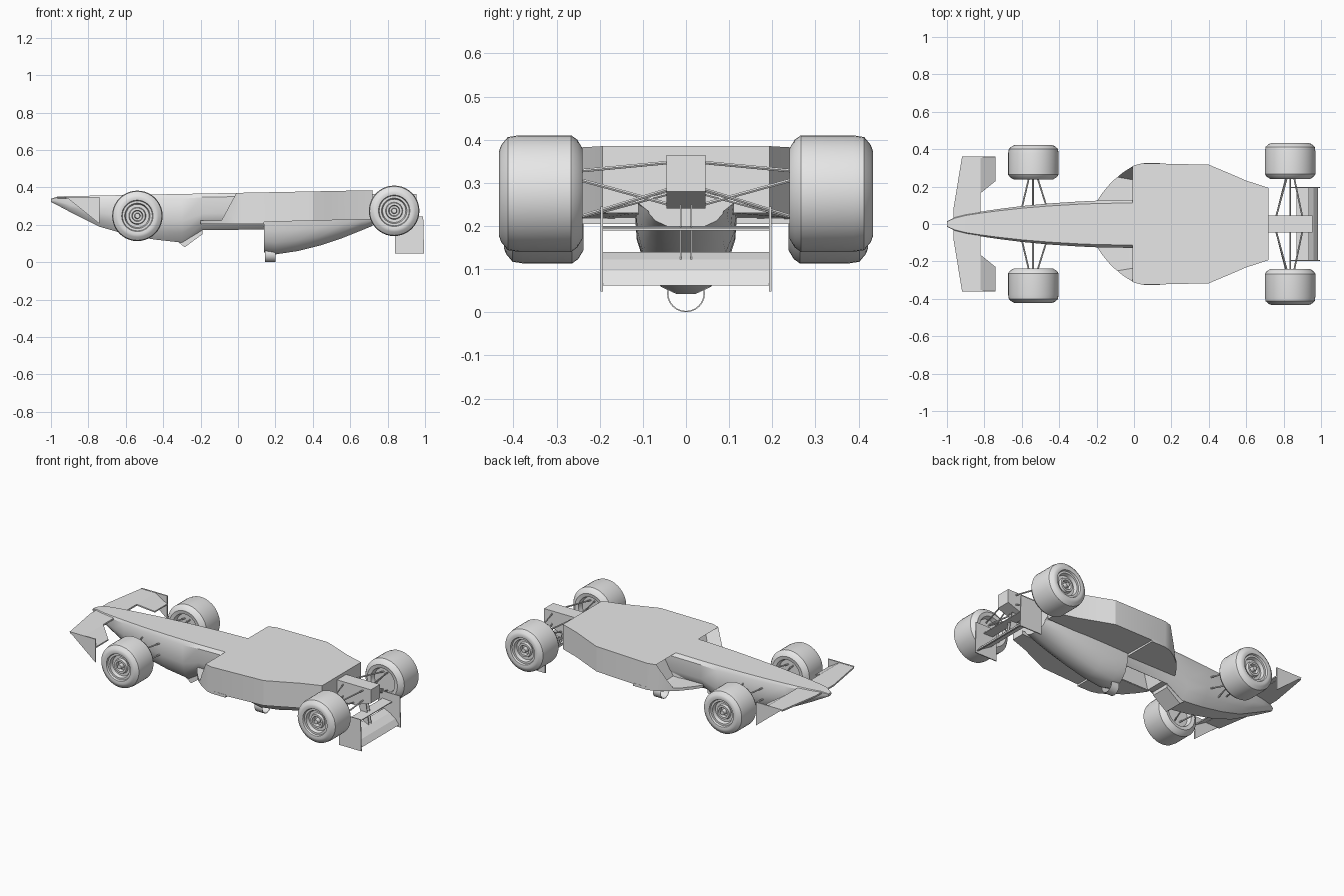
import bpy, bmesh, math
from mathutils import Vector

if "Cube" in bpy.data.objects:
    bpy.data.objects.remove(bpy.data.objects["Cube"])

grey = bpy.data.materials.new("plain_grey")
grey.diffuse_color = (0.8, 0.8, 0.8, 1)
grey.use_nodes = True
grey.node_tree.nodes["Principled BSDF"].inputs["Base Color"].default_value = grey.diffuse_color


def finish(name, bm, smooth=0):
    bmesh.ops.recalc_face_normals(bm, faces=bm.faces)
    me = bpy.data.meshes.new(name)
    bm.to_mesh(me)
    bm.free()
    me.materials.append(grey)
    ob = bpy.data.objects.new(name, me)
    bpy.context.collection.objects.link(ob)
    if smooth:
        bpy.ops.object.select_all(action='DESELECT')
        ob.select_set(True)
        bpy.context.view_layer.objects.active = ob
        bpy.ops.object.shade_smooth_by_angle(angle=math.radians(smooth))
    return ob


def loft_bm(rings, caps=True):
    bm = bmesh.new()
    vs = [[bm.verts.new(p) for p in r] for r in rings]
    n = len(rings[0])
    for a, b in zip(vs, vs[1:]):
        for i in range(n):
            j = (i + 1) % n
            bm.faces.new((a[i], a[j], b[j], b[i]))
    if caps:
        bm.faces.new(vs[0])
        bm.faces.new(vs[-1][::-1])
    return bm


def loft(name, rings, smooth=0, caps=True):
    return finish(name, loft_bm(rings, caps), smooth)


def side_plate(name, pts, y0, y1):
    """Extrude an x-z outline across y."""
    return loft(name, [[(x, y, z) for x, z in pts] for y in (y0, y1)])


def rod(name, a, b, r):
    a, b = Vector(a), Vector(b)
    q = (b - a).to_track_quat('Z', 'Y')
    ring = [q @ Vector((r * math.cos(k * math.pi / 3), r * math.sin(k * math.pi / 3), 0))
            for k in range(6)]
    return loft(name, [[a + p for p in ring], [b + p for p in ring]], 40)


def floor_z(x):
    return 0.371 + 0.0195 * x


# Nose and chassis tub: (x, half width, lower z); the flat floor faces up
stations = [(-1, .014, .322), (-.96, .035, .302), (-.9, .052, .27), (-.82, .066, .23),
            (-.74, .078, .19), (-.6, .096, .15), (-.45, .11, .122), (-.3, .12, .105),
            (-.19, .125, .172), (.14, .13, .175), (.3, .13, .21), (.72, .125, .215)]
rings = []
for x, w, lo in stations:
    hi = floor_z(x) - (.012 if x == -1 else 0)
    h = hi - lo
    half = [(.88 * w, hi), (w, hi - .1 * h), (w, hi - .55 * h), (.85 * w, lo + .2 * h), (.5 * w, lo)]
    rings.append([(x, y, z) for y, z in half] + [(x, -y, z) for y, z in reversed(half)])
tub = loft("chassis_tub", rings, 30)

# Cockpit opening on the underside
cut = side_plate("cockpit_cutter", [(-.17, .1), (.125, .1), (.125, .3), (-.12, .3)], -.062, .062)
cut.hide_render = True
cut.hide_viewport = True
mod = tub.modifiers.new("cockpit", 'BOOLEAN')
mod.operation = 'DIFFERENCE'
mod.object = cut
mod.solver = 'EXACT'

# Windscreen lip
side_plate("windscreen", [(-.32, .108), (-.285, .08), (-.19, .15), (-.19, .178)], -.06, .06)

# Engine cover
rings = []
for x, w, lo in [(.14, .118, .053), (.2, .12, .042), (.32, .12, .06), (.44, .118, .09),
                 (.56, .11, .13), (.66, .1, .17), (.72, .09, .195)]:
    h = .25 - lo
    half = [(w, .25), (w * .95, lo + .6 * h), (w * .78, lo + .3 * h), (w * .48, lo + .08 * h), (w * .18, lo)]
    rings.append([(x, y, z) for y, z in half] + [(x, -y, z) for y, z in reversed(half)])
loft("engine_cover", rings, 40)

# Air intake: a thin open tube at the lowest point
arc = [math.pi * k / 12 for k in range(24)]
tube = [[(x, r * math.cos(t), .044 + r * math.sin(t)) for t in arc]
        for x, r in ((.145, .044), (.2, .044), (.2, .041), (.145, .041), (.145, .044))]
loft("air_intake", tube, 40, caps=False)

# Side pods with sloping, recessed inlets
plan = [(-.2, .12), (-.17, .165), (-.12, .225), (-.06, .275), (0, .313), (.045, .325),
        (.4, .317), (.5, .275), (.6, .232), (.72, .193), (.72, .11), (-.2, .11)]
for s, tag in ((1, "left"), (-1, "right")):
    bm = loft_bm([[(x, s * y, .212 + .025 * max(x, 0)) for x, y in plan],
                  [(x, s * y, floor_z(x)) for x, y in plan]])
    bmesh.ops.bisect_plane(bm, geom=bm.verts[:] + bm.edges[:] + bm.faces[:],
                           plane_co=(-.09, 0, .22), plane_no=(-.148, 0, .08), clear_outer=True)
    old = set(bm.faces)
    bmesh.ops.holes_fill(bm, edges=[e for e in bm.edges if e.is_boundary])
    mouth = [f for f in bm.faces if f not in old]
    bmesh.ops.recalc_face_normals(bm, faces=bm.faces)
    bmesh.ops.inset_region(bm, faces=mouth, thickness=.018)
    bmesh.ops.translate(bm, verts=list({v for f in mouth for v in f.verts}), vec=(.09, 0, 0))
    finish(tag + "_side_pod", bm, 20)
    shelf = [p for p in plan if p[0] < .05]
    shelf = shelf[:-1] + [(.14, .325), (.14, .11), (-.2, .11)]
    loft(tag + "_cockpit_shelf", [[(x, s * min(y, .33), z) for x, y in shelf] for z in (.205, .222)], 20)

# Front wing: main plane, drooped flaps and triangular end plates
for s, tag in ((1, "left"), (-1, "right")):
    plane = [(-.964, 0), (-.964, .09), (-.92, .355), (-.82, .355), (-.82, 0)]
    loft(tag + "_front_wing", [[(x, s * y, z) for x, y in plane] for z in (.338, .348)])
    flap = [(-.82, .165, .348), (-.74, .23, .30), (-.74, .355, .30), (-.82, .355, .348)]
    loft(tag + "_front_flap", [[(x, s * y, z - d) for x, y, z in flap] for d in (0, .008)])
    side_plate(tag + "_front_end_plate", [(-.92, .35), (-.74, .35), (-.74, .205)],
               s * .352, s * .36)

# Gearbox
side_plate("gearbox", [(.7, .365), (.955, .365), (.955, .28), (.84, .24), (.7, .24)], -.045, .045)

# Rear wing, lower beam, end plates and struts
wing = [(.88, .14), (.92, .122), (.96, .095), (.985, .062), (.975, .062), (.94, .09), (.88, .125)]
side_plate("rear_wing", wing, -.195, .195)
side_plate("rear_beam_wing", [(.87, .2), (.935, .195), (.935, .19), (.87, .192)], -.195, .195)
for s, tag in ((1, "left"), (-1, "right")):
    side_plate(tag + "_rear_end_plate", [(.84, .245), (.99, .245), (.995, .048), (.84, .048)],
               s * .192, s * .198)
    side_plate(tag + "_wing_strut", [(.84, .25), (.9, .25), (.92, .115), (.89, .12)],
               s * .01, s * .014)


# Wheels: lathed tyre with stepped rim; (distance across width, radius)
def wheel(name, x, z, s, y0, y1):
    w, R = y1 - y0, .135
    prof = [(.03, .004), (.03, .075), (.004, .083), (0, .105), (.012, R - .01), (.026, R),
            (w - .045, R), (w - .02, R - .004), (w - .005, R - .022), (w, .1), (w - .003, .084),
            (w - .014, .08), (w - .014, .068), (w - .035, .062), (w - .035, .046), (w - .02, .042),
            (w - .02, .03), (w - .04, .026), (w - .04, .016), (w - .012, .013), (w - .012, .003)]
    n = 40
    rings = [[(x + r * math.cos(2 * math.pi * k / n), s * (y0 + d), z + r * math.sin(2 * math.pi * k / n))
              for k in range(n)] for d, r in prof]
    loft(name, rings, 35)


for s, tag in ((1, "left"), (-1, "right")):
    wheel(tag + "_front_wheel", -.538, .248, s, .238, .422)
    wheel(tag + "_rear_wheel", .835, .275, s, .24, .433)
    # Suspension arms: (x, z) at the hub, then (x, z) at the body
    front = [(-.555, .29, -.6, .3), (-.525, .29, -.465, .3), (-.555, .205, -.6, .23),
             (-.525, .205, -.465, .23), (-.54, .28, -.54, .2)]
    rear = [(.825, .325, .76, .347), (.85, .325, .9, .347), (.835, .315, .835, .25),
            (.82, .212, .76, .275), (.85, .212, .9, .285)]
    for label, arms, inner in (("front", front, .085), ("rear", rear, .04)):
        for i, (hx, hz, bx, bz) in enumerate(arms):
            rod(f"{tag}_{label}_arm_{i + 1}", (hx, s * .275, hz), (bx, s * inner, bz), .0045)
